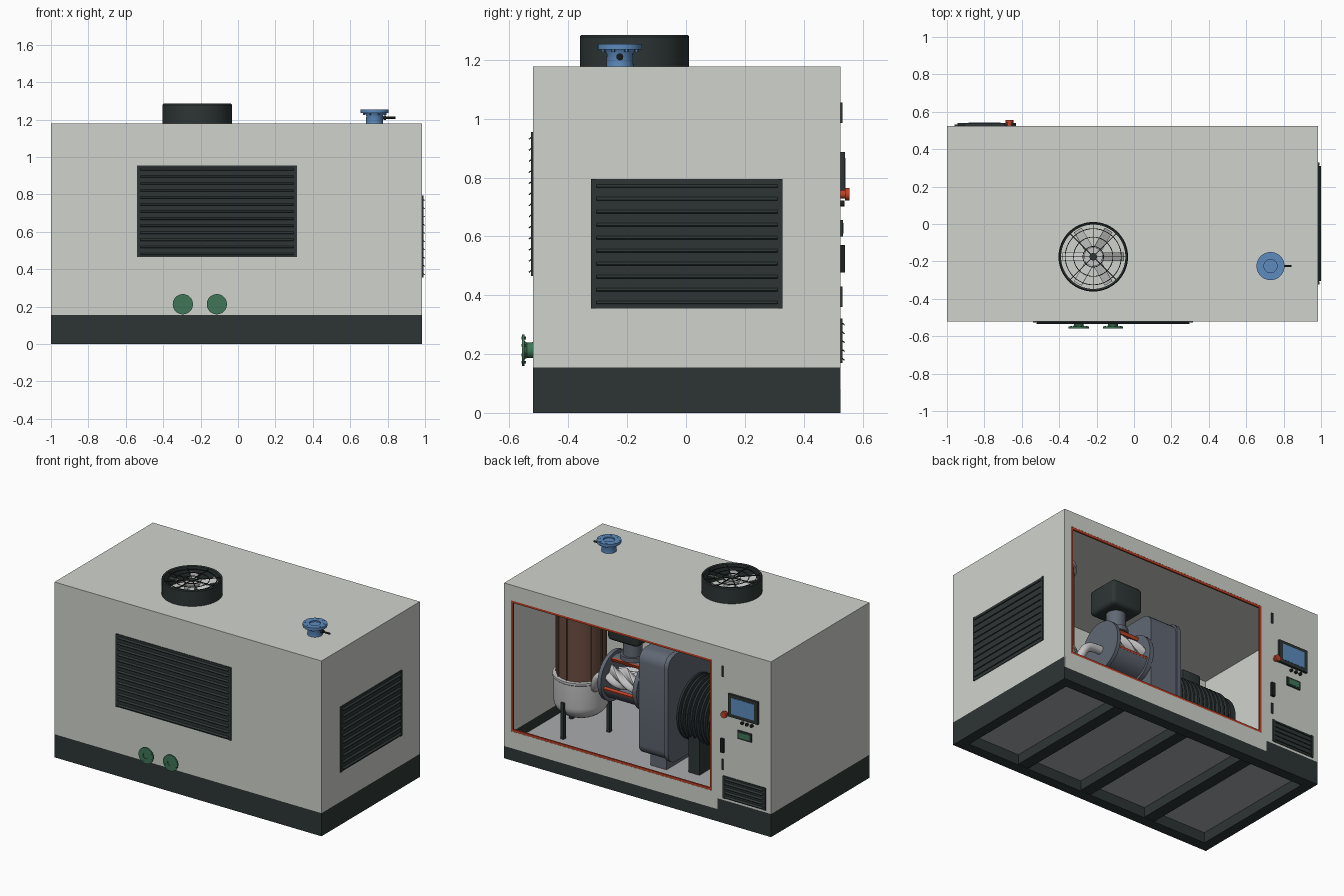
import bpy, bmesh, math
from mathutils import Matrix, Vector

if "Cube" in bpy.data.objects:
    bpy.data.objects.remove(bpy.data.objects["Cube"])

def mat(name, *c):
    m = bpy.data.materials.new(name)
    m.diffuse_color = (*c, 1)
    m.use_nodes = True
    m.node_tree.nodes["Principled BSDF"].inputs["Base Color"].default_value = m.diffuse_color
    return m

PANEL = mat("panel_grey", .63, .65, .61)
DARK = mat("dark_green_grey", .026, .036, .035)
STEEL = mat("blue_grey_casting", .12, .14, .175)
LIGHT = mat("light_metal", .55, .55, .55)
FLOOR = mat("floor_grey", .40, .41, .42)
BLUE = mat("pipe_blue", .11, .26, .52)
GREEN = mat("water_green", .05, .18, .095)
RED = mat("seal_red", .52, .055, .02)
BROWN = mat("filter_brown", .15, .075, .052)
BLACK = mat("black", .012, .014, .014)
AX = {'x': Matrix.Rotation(math.pi / 2, 4, 'Y'), 'y': Matrix.Rotation(math.pi / 2, 4, 'X'), 'z': Matrix()}

class Part:
    """Collects primitives into one mesh object."""
    def __init__(self, name, m, M=Matrix()):
        self.name, self.m, self.M, self.bm = name, m, M, bmesh.new()

    def box(self, x0, x1, y0, y1, z0, z1, R=Matrix()):
        c = Vector(((x0 + x1) / 2, (y0 + y1) / 2, (z0 + z1) / 2))
        S = Matrix.Diagonal((x1 - x0, y1 - y0, z1 - z0, 1))
        return bmesh.ops.create_cube(self.bm, size=1, matrix=Matrix.Translation(c) @ R @ S)['verts']

    def rbox(self, *b, r=.05, along=0, seg=5):
        vs = self.box(*b)
        es = {e for v in vs for e in v.link_edges}
        if along is not None:
            es = [e for e in es if abs((e.verts[0].co - e.verts[1].co).normalized()[along]) > .9]
        bmesh.ops.bevel(self.bm, geom=list(es), offset=r, segments=seg, affect='EDGES', profile=.5)

    def cyl(self, c, r, h, axis='z', r2=None, n=40):
        bmesh.ops.create_cone(self.bm, cap_ends=True, segments=n, radius1=r, radius2=r if r2 is None else r2,
                              depth=h, matrix=Matrix.Translation(c) @ AX[axis])

    def lathe(self, c, prof, axis='z', n=48, a0=0, a1=2 * math.pi):
        """Revolve a closed (radius, height) profile, whole turn or sector."""
        full = a1 - a0 > 6.28
        T = Matrix.Translation(c) @ AX[axis]
        rings = []
        for i in range(n if full else n + 1):
            a = a0 + (a1 - a0) * i / n
            rings.append([self.bm.verts.new(T @ Vector((r * math.cos(a), r * math.sin(a), h))) for r, h in prof])
        self.bridge(rings, full)
        if not full:
            self.bm.faces.new(rings[0]); self.bm.faces.new(rings[-1])

    def bridge(self, rings, close):
        k = len(rings[0])
        for i in range(len(rings) if close else len(rings) - 1):
            A, B = rings[i], rings[(i + 1) % len(rings)]
            for j in range(k):
                self.bm.faces.new((A[j], A[(j + 1) % k], B[(j + 1) % k], B[j]))

    def done(self):
        bm = self.bm
        bmesh.ops.recalc_face_normals(bm, faces=bm.faces)
        bm.transform(self.M)
        for f in bm.faces:
            f.smooth = True
        for e in bm.edges:
            e.smooth = len(e.link_faces) == 2 and e.calc_face_angle(0) < .6
        me = bpy.data.meshes.new(self.name)
        bm.to_mesh(me); bm.free()
        me.materials.append(self.m)
        o = bpy.data.objects.new(self.name, me)
        bpy.context.collection.objects.link(o)

def boxes(name, m, *bs):
    p = Part(name, m)
    for b in bs:
        p.box(*b)
    p.done()

# enclosure panels, back wall left open for the service door
X0, X1, Y0, Y1, ZT, T, ZB = -1, .985, -.52, .525, 1.178, .012, .082
OX0, OX1, OZ0, OZ1 = -.56, .935, .195, 1.075
boxes("enclosure_walls", PANEL,
      (X0, X1, Y0, Y0 + T, .155, ZT), (X0, X0 + T, Y0, Y1, .155, ZT), (X1 - T, X1, Y0, Y1, .155, ZT),
      (X0, X1, Y0, Y1, ZT - T, ZT), (X0, OX0, Y1 - T, Y1, .155, ZT), (OX1, X1 - .001, Y1 - T, Y1, ZB, ZT),
      (OX0, OX1, Y1 - T, Y1, OZ1, ZT), (-.6, OX1, Y1 - T, Y1, ZB, OZ0))
s = .015
boxes("door_seal", RED,
      (OX0, OX1, Y1 - T, Y1 - .001, OZ0, OZ0 + s), (OX0, OX1, Y1 - T, Y1 - .001, OZ1 - s, OZ1),
      (OX0, OX0 + s, Y1 - T, Y1 - .001, OZ0, OZ1), (OX1 - s, OX1, Y1 - T, Y1 - .001, OZ0, OZ1))

# base frame with cross members, and the dark skirt standing on it
boxes("base_frame", DARK,
      (X0, X1, Y0, Y0 + .07, 0, ZB), (X0, X0 + .07, Y0, Y1, 0, ZB), (X1 - .07, X1, Y0, Y1, 0, ZB),
      (X0, X1, Y1 - .07, Y1, 0, ZB),
      *[(x - .04, x + .04, Y0 + .06, Y1 - .06, .005, ZB - .01) for x in (-.5, 0, .49)])
boxes("base_skirt", DARK,
      (X0, X1, Y0, Y0 + T, ZB, .155), (X0, X0 + T, Y0, Y1, ZB, .155), (X1 - T, X1, Y0, Y1 - .001, ZB, .155),
      (X0, -.6, Y1 - T, Y1, ZB, .155))
boxes("floor_plate", FLOOR, (X0 + T, X1 - T, Y0 + T, Y1 - T, .07, .088))

# louvres (built facing -y, then turned)
def louvre(name, w, h, n, pos, turn):
    p = Part(name, DARK, Matrix.Translation(pos) @ Matrix.Rotation(turn, 4, 'Z'))
    p.box(-w / 2, w / 2, -.004, .002, -h / 2, h / 2)
    for sx in (-1, 1):
        p.box(sx * w / 2 - .008, sx * w / 2 + .008, -.007, 0, -h / 2, h / 2)
    for i in range(n):
        z = -h / 2 + h * (i + .5) / n
        p.box(-w / 2 + .01, w / 2 - .01, -.016, .004, z - .002, z + .002, Matrix.Rotation(math.radians(38), 4, 'X'))
    p.done()

louvre("front_louvre", .84, .49, 13, (-.112, Y0, .71), 0)
louvre("right_louvre", .635, .44, 10, (X1, .003, .575), math.pi / 2)
louvre("back_louvre", .30, .15, 5, (-.803, Y1, .245), math.pi)

# control panel on the back
boxes("screen_housing", DARK, (-.91, -.69, Y1, .54, .735, .887))
boxes("screen", BLUE, (-.885, -.715, .54, .5415, .758, .866))
boxes("small_display_housing", DARK, (-.858, -.755, Y1, .534, .60, .656))
boxes("small_display", GREEN, (-.847, -.766, .534, .5355, .61, .646))
p = Part("push_buttons", BLACK)
for x in (-.79, -.825, -.86):
    p.cyl((x, .531, .712), .01, .016, 'y', n=16)
p.done()
p = Part("emergency_stop", RED)
p.cyl((-.666, .533, .743), .014, .02, 'y', n=24)
p.cyl((-.666, .548, .743), .021, .016, 'y', n=24)
p.done()
boxes("door_handle", BLACK, (-.655, -.630, Y1, .541, .478, .57))
boxes("door_hinges", DARK, *[(-.648, -.636, Y1, .532, z, z + .07) for z in (.36, .985)])

# roof fan: ring, grille, blades
F = Vector((-.218, -.175, 0))
p = Part("fan_shroud", DARK)
p.lathe(F, [(.172, ZT), (.186, ZT), (.186, 1.278), (.181, 1.285), (.172, 1.28)], n=64)
p.done()
p = Part("fan_grille", DARK)
for r in (.055, .105, .15):
    p.lathe(F, [(r - .002, 1.268), (r + .002, 1.268), (r + .002, 1.272), (r - .002, 1.272)], n=48)
for i in range(4):
    p.box(F.x - .178, F.x + .178, F.y - .002, F.y + .002, 1.268, 1.274, Matrix.Rotation(i * math.pi / 4, 4, 'Z'))
p.cyl(F + Vector((0, 0, 1.27)), .02, .008)
p.done()
p = Part("fan_blades", LIGHT)
p.cyl(F + Vector((0, 0, 1.235)), .05, .04)
for i in range(6):
    R = Matrix.Rotation(i * math.pi / 3, 4, 'Z')
    c = F + R @ Vector((.105, 0, 1.24))
    p.box(c.x - .06, c.x + .06, c.y - .025, c.y + .025, c.z - .002, c.z + .002, R @ Matrix.Rotation(.4, 4, 'X'))
p.done()

# flanged connections: air outlet on the roof, water ports on the front
def flange(name, m, M, R, r, h):
    p = Part(name, m, M)
    p.lathe((0, 0, 0), [(r * .8, 0), (r * 1.05, 0), (r, h * .55), (r * 1.2, h * .75), (R, h * .75), (R, h), (r * .8, h)])
    p.cyl((0, 0, h * .45), r * .82, h * .88)
    for i in range(8):
        a = i * math.pi / 4 + .39
        p.cyl((R * .82 * math.cos(a), R * .82 * math.sin(a), h * .83), R * .09, h * .38, n=6)
    p.done()

flange("air_outlet", BLUE, Matrix.Translation((.73, -.225, ZT)), .075, .044, .075)
p = Part("outlet_valve_lever", BLACK)
p.cyl((.80, -.225, 1.21), .006, .085, 'x', n=12)
p.cyl((.785, -.225, 1.21), .012, .015, 'x', n=12)
p.done()
for x, nm in ((-.295, "water_inlet"), (-.113, "water_outlet")):
    flange(nm, GREEN, Matrix.Translation((x, Y0, .213)) @ AX['y'], .054, .026, .038)

# oil separator tank
C = Vector((.73, .07, 0))
p = Part("separator_tank", LIGHT)
dome = [(.17 * math.sin(a), .30 - .11 * math.cos(a)) for a in [math.pi / 2 * i / 8 for i in range(1, 9)]]
p.lathe(C, [(.001, .19)] + dome + [(.17, .455), (.176, .46), (.176, .475), (.001, .475)])
p.lathe(C, [(.001, 1.04), (.17, 1.04), (.17, 1.07), (.10, 1.10), (.001, 1.10)])
p.done()
p = Part("separator_element", BROWN)
p.cyl(C + Vector((0, 0, .757)), .152, .566, n=24)
for i in range(12):
    a = i * math.pi / 6
    c = C + Vector((.152 * math.cos(a), .152 * math.sin(a), 0))
    p.box(c.x - .006, c.x + .006, c.y - .004, c.y + .004, .475, 1.04, Matrix.Rotation(a, 4, 'Z'))
p.done()
p = Part("tank_legs", DARK)
for d in (205, 85, 325):
    c = C + Vector((.172 * math.cos(math.radians(d)), .172 * math.sin(math.radians(d)), 0))
    p.box(c.x - .012, c.x + .012, c.y - .012, c.y + .012, .085, .33)
p.done()

# screw compressor with cut-away casing
A = Vector((.27, .18, .585))
lo, hi = math.radians(72), math.radians(160)   # cut sector faces +y and up
p = Part("compressor_casing", STEEL)
p.lathe(A, [(.122, -.14), (.142, -.14), (.142, .13), (.122, .13)], 'x', 36, hi, lo + 2 * math.pi)
p.cyl(A + Vector((.135, 0, 0)), .165, .025, 'x')
p.cyl(A + Vector((-.125, 0, 0)), .16, .03, 'x')
p.done()
p = Part("cut_edges", RED)
for a in (lo, hi):
    c = A + AX['x'] @ Vector((.132 * math.cos(a), .132 * math.sin(a), 0))
    p.box(c.x - .11, c.x + .122, c.y - .011, c.y + .011, c.z - .006, c.z + .006,
          Matrix.Rotation(math.atan2(c.z - A.z, c.y - A.y), 4, 'X'))
p.done()
p = Part("screw_rotors", LIGHT)
for dy, dz, lobes, tw, ph in ((.05, .02, 4, 3.2, 0), (-.045, -.02, 6, -2.1, .3)):
    rings = []
    for i in range(25):
        ring = []
        for j in range(48):
            t = 2 * math.pi * j / 48
            r = .055 + .014 * math.cos(lobes * t)
            a = t + ph + tw * i / 24
            ring.append(p.bm.verts.new(A + Vector((-.11 + .23 * i / 24, dy + r * math.cos(a), dz + r * math.sin(a)))))
        rings.append(ring)
    p.bridge(rings, False)
p.done()

# intake filter
p = Part("intake_filter", DARK)
p.rbox(.165, .395, .05, .28, .86, 1.03, r=.025, along=None, seg=3)
p.done()
p = Part("intake_throat", STEEL)
p.cyl((.28, .165, .79), .06, .15)
p.cyl((.28, .165, .74), .075, .03)
p.done()

# gear housing and motor
p = Part("gear_housing", STEEL)
p.rbox(-.07, .13, -.26, .315, .17, .87, r=.07)
p.rbox(-.095, -.065, -.27, .325, .16, .88, r=.075)
p.box(-.03, .09, -.2, .25, .085, .2)
p.done()
M = Vector((-.335, .03, .455))
p = Part("drive_motor", DARK)
p.cyl(M, .185, .5, 'x')
for i in range(14):
    p.cyl(M + Vector((-.20 + .033 * i, 0, 0)), .212, .013, 'x')
p.cyl(M + Vector((-.25, 0, 0)), .2, .04, 'x')
p.rbox(-.44, -.30, -.04, .10, .65, .735, r=.012, along=None, seg=2)
for x in (-.2, -.5):
    p.box(x - .04, x + .04, -.14, .2, .085, .34)
p.done()

# discharge pipe from compressor to tank
cu = bpy.data.curves.new("discharge_pipe", 'CURVE')
cu.dimensions, cu.bevel_depth, cu.bevel_resolution = '3D', .028, 4
sp = cu.splines.new('NURBS')
pts = [(.4, .18, .56), (.47, .18, .56), (.53, .18, .55), (.56, .17, .47), (.58, .13, .42), (.63, .10, .42)]
sp.points.add(len(pts) - 1)
for q, c in zip(sp.points, pts):
    q.co = (*c, 1)
sp.use_endpoint_u, sp.order_u = True, 4
cu.materials.append(LIGHT)
bpy.context.collection.objects.link(bpy.data.objects.new("discharge_pipe", cu))
